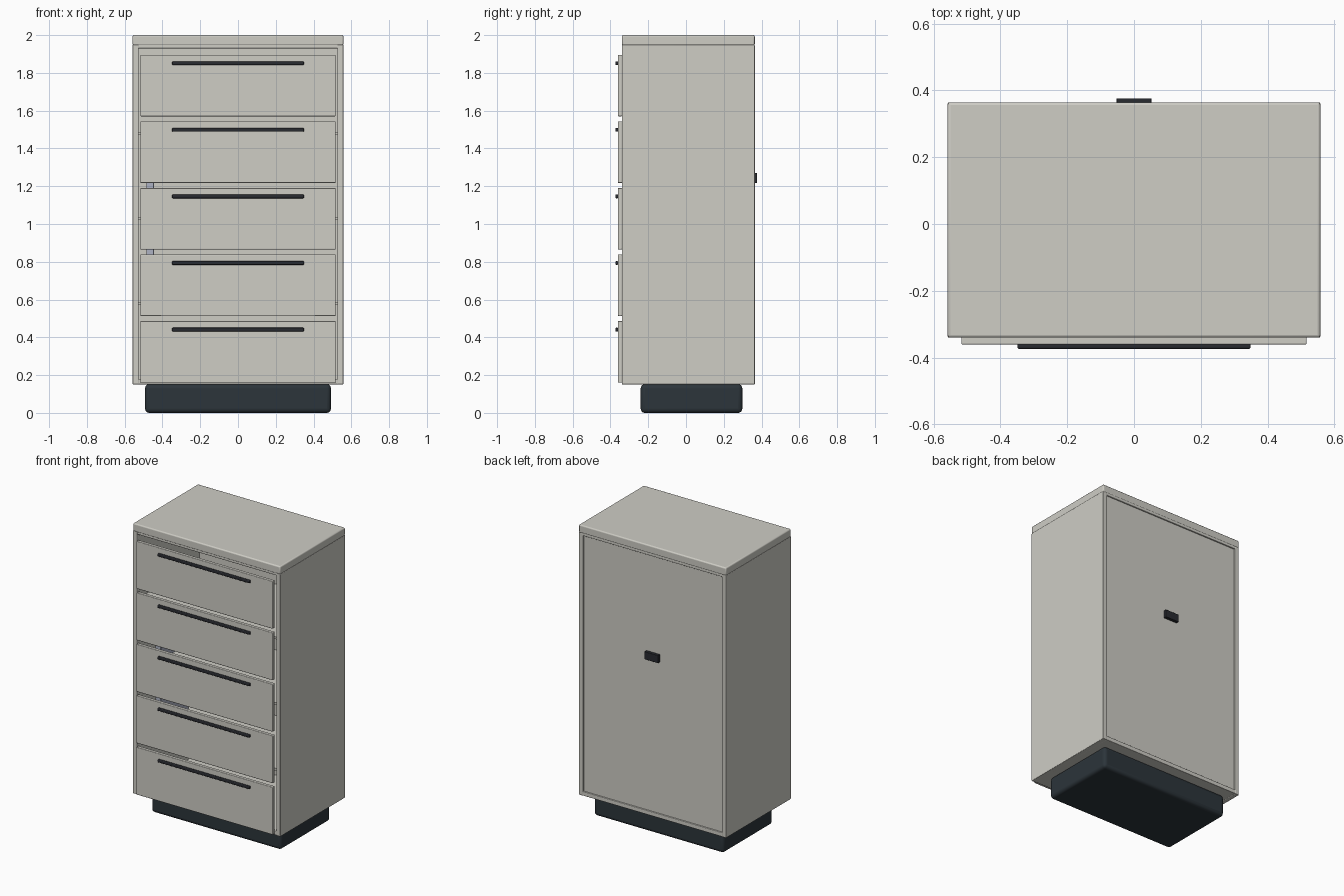
import bpy, math

if "Cube" in bpy.data.objects:
    bpy.data.objects.remove(bpy.data.objects["Cube"])


def material(name, rgb):
    m = bpy.data.materials.new(name)
    m.diffuse_color = (*rgb, 1)
    m.use_nodes = True
    m.node_tree.nodes["Principled BSDF"].inputs["Base Color"].default_value = m.diffuse_color
    return m


SHELL = material("warm_grey_enamel", (0.62, 0.61, 0.56))
DARK = material("dark_base", (0.025, 0.035, 0.043))
HANDLE = material("dark_handle", (0.022, 0.024, 0.03))
BLUE = material("binder_blue", (0.42, 0.45, 0.55))


def box(name, x, y, z, mat, bevel=0.0, segments=3):
    """Box from (min, max) ranges with an optional rounded edge."""
    bpy.ops.mesh.primitive_cube_add(
        size=1, location=[(a + b) / 2 for a, b in (x, y, z)])
    o = bpy.context.object
    o.name = name
    o.scale = [b - a for a, b in (x, y, z)]
    bpy.ops.object.transform_apply(location=False, rotation=False, scale=True)
    o.data.materials.append(mat)
    if bevel:
        b = o.modifiers.new("rounded_edges", 'BEVEL')
        b.width = bevel
        b.segments = segments
        bpy.ops.object.shade_smooth_by_angle(angle=math.radians(35))
    return o


FRONT, BACK = -0.34, 0.364

# Recessed base
box("plinth", (-0.492, 0.492), (-0.24, 0.298), (0, 0.152), DARK, 0.022, 4)

# Hollow cabinet shell
for side, s in (("left", -1), ("right", 1)):
    xs = sorted((s * 0.558, s * 0.526))
    box(side + "_side", xs, (FRONT, BACK), (0.15, 1.95), SHELL, 0.004)
box("floor_panel", (-0.53, 0.53), (FRONT + 0.003, BACK - 0.001),
    (0.151, 0.18), SHELL, 0.003)
box("top_rail", (-0.53, 0.53), (FRONT + 0.003, BACK - 0.001),
    (1.93, 1.95), SHELL, 0.003)
box("top_slab", (-0.558, 0.558), (FRONT, BACK), (1.945, 2.0), SHELL, 0.008)
box("back_panel", (-0.527, 0.527), (0.335, 0.355), (0.178, 1.932), SHELL)

# Back latch plate
box("back_plate", (-0.052, 0.052), (0.354, 0.376), (1.217, 1.27), HANDLE, 0.002)

# Inner shelves
for i in range(3):
    z = 0.58 + 0.45 * i
    box(f"shelf_{i + 1}", (-0.527, 0.527), (-0.30, 0.336),
        (z - 0.008, z + 0.008), SHELL)

# Binders seen through the gaps
for i, z in enumerate((0.588, 1.038)):
    box(f"binder_{i + 1}", (-0.485, -0.445), (-0.20, 0.10),
        (z, z + 0.30), BLUE, 0.003)

# Drawer fronts and bar handles
for i in range(5):
    z = 0.160 + 0.3525 * i
    box(f"drawer_front_{i + 1}", (-0.517, 0.517), (-0.361, -0.338),
        (z, z + 0.326), SHELL, 0.004)
    box(f"drawer_handle_{i + 1}", (-0.349, 0.349), (-0.374, -0.359),
        (z + 0.271, z + 0.291), HANDLE, 0.005)
